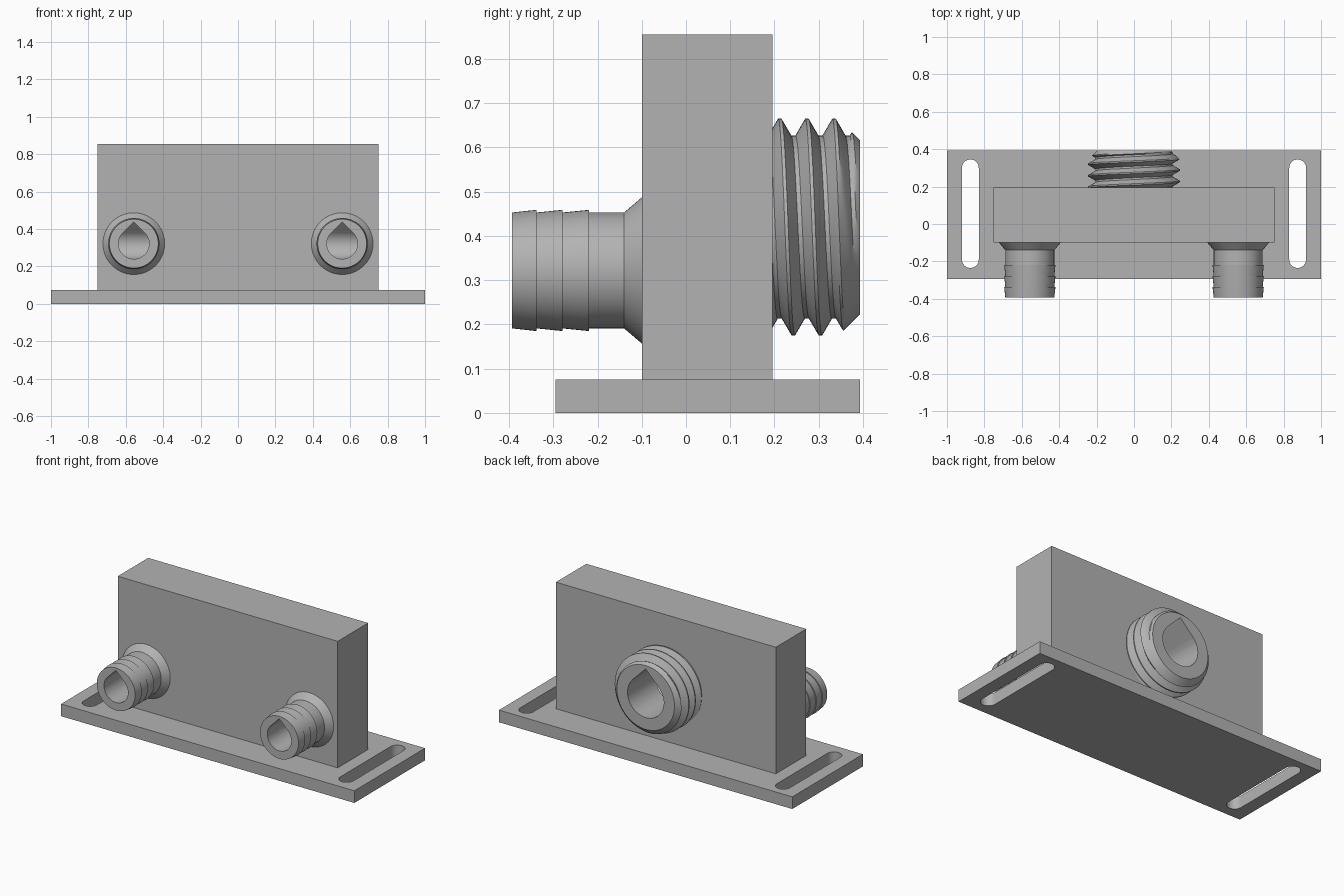
import bpy, bmesh
from math import sin, cos, pi, radians, sqrt

cube = bpy.data.objects.get("Cube")
if cube:
    bpy.data.objects.remove(cube, do_unlink=True)

grey = bpy.data.materials.new("plain grey")
grey.use_nodes = True
COLOR = (0.45, 0.45, 0.45, 1)
grey.diffuse_color = COLOR
grey.node_tree.nodes["Principled BSDF"].inputs["Base Color"].default_value = COLOR

SEG = 64
BARB_X, BARB_Z, BARB_BORE = 0.557, 0.322, 0.082
PORT_Z, PORT_BORE = 0.42, 0.124
CHANNEL_Y = 0.05
BLOCK_FRONT, BLOCK_BACK, BACK = -0.1, 0.196, 0.393


def finish(name, bm):
    bmesh.ops.remove_doubles(bm, verts=bm.verts, dist=1e-5)
    bmesh.ops.dissolve_degenerate(bm, edges=bm.edges, dist=1e-6)
    bmesh.ops.recalc_face_normals(bm, faces=bm.faces)
    mesh = bpy.data.meshes.new(name)
    bm.to_mesh(mesh)
    bm.free()
    mesh.materials.append(grey)
    obj = bpy.data.objects.new(name, mesh)
    bpy.context.collection.objects.link(obj)
    return obj


def box(name, lo, hi):
    bm = bmesh.new()
    bmesh.ops.create_cube(bm, size=1)
    for v in bm.verts:
        v.co = [l + (c + 0.5) * (h - l) for c, l, h in zip(v.co, lo, hi)]
    return finish(name, bm)


def prism(name, outline, place, start, end):
    """Extrude a 2D outline; place(u, v, t) maps it into space."""
    bm = bmesh.new()
    rings = [[bm.verts.new(place(u, v, t)) for u, v in outline] for t in (start, end)]
    n = len(outline)
    for i in range(n):
        j = (i + 1) % n
        bm.faces.new((rings[0][i], rings[0][j], rings[1][j], rings[1][i]))
    for ring in rings:
        bm.faces.new(ring)
    return finish(name, bm)


def teardrop(r):
    arc = [radians(135 + 270 * i / 48) for i in range(49)]
    return [(r * cos(a), r * sin(a)) for a in arc] + [(0, r * sqrt(2))]


def along_y(x, z):
    return lambda u, v, t: (x + u, t, z + v)


def rings_about_y(name, x, z, columns):
    """Skin radial columns of (y, radius) around a y axis, with end caps."""
    bm = bmesh.new()
    n = len(columns) - 1
    grid = []
    for i, column in enumerate(columns):
        a = 2 * pi * i / n
        grid.append([bm.verts.new((x + r * sin(a), y, z + r * cos(a))) for y, r in column])
    for a, b in zip(grid, grid[1:]):
        for k in range(len(a) - 1):
            bm.faces.new((a[k], a[k + 1], b[k + 1], b[k]))
        for k in (0, -1):
            hub = bm.verts.new((x, a[k].co.y, z))
            bm.faces.new((a[k], b[k], hub))
    return finish(name, bm)


def cut(obj, cutters):
    for cutter in cutters:
        mod = obj.modifiers.new("cut", "BOOLEAN")
        mod.operation, mod.solver, mod.object = "DIFFERENCE", "EXACT", cutter
    bpy.context.view_layer.update()
    mesh = bpy.data.meshes.new_from_object(
        obj.evaluated_get(bpy.context.evaluated_depsgraph_get()))
    obj.modifiers.clear()
    obj.data = mesh


def smooth(obj, degrees=30):
    bpy.ops.object.select_all(action="DESELECT")
    obj.select_set(True)
    bpy.context.view_layer.objects.active = obj
    bpy.ops.object.shade_smooth_by_angle(angle=radians(degrees))


# Main solids
plate = box("base_plate", (-1, -0.295, 0), (1, BACK, 0.075))
block = box("manifold_block", (-0.75, BLOCK_FRONT, 0.075), (0.75, BLOCK_BACK, 0.855))

# Mounting slots with rounded ends
slot_r, slot_lo, slot_hi = 0.045, -0.19, 0.3
slot = [(slot_r * cos(a), slot_r * sin(a) + (slot_hi if i <= 16 else slot_lo))
        for i, a in [(i, pi * (i if i <= 16 else i - 1) / 16) for i in range(34)]]
slots = [prism("slot_cutter", slot, lambda u, v, t, s=s: (s * 0.875 + u, v, t), -0.1, 0.2)
         for s in (-1, 1)]
cut(plate, slots)

# Hose barbs: three tapered teeth, a neck and a flared root
profile = [(-0.393, 0.131)]
for step in (-0.338, -0.279, -0.219):
    profile += [(step, 0.137), (step, 0.131)]
profile += [(-0.14, 0.131), (BLOCK_FRONT, 0.165)]
barbs = [rings_about_y(name, s * BARB_X, BARB_Z, [profile] * (SEG + 1))
         for name, s in (("right_hose_barb", -1), ("left_hose_barb", 1))]

# Threaded port: a right-handed helix with a chamfered tip
PITCH, MINOR, MAJOR = 0.0613, 0.207, 0.245
CREST, FLANK = 0.0075, 0.022
FIRST_CREST = 0.212


def thread_radius(y, crest):
    off = abs((y - crest + PITCH / 2) % PITCH - PITCH / 2)
    t = min(max((off - CREST / 2) / FLANK, 0), 1)
    return min(MAJOR + (MINOR - MAJOR) * t, 0.197 + BACK - y)


half = CREST / 2
breaks = [-half, half] + [half + FLANK * i / 4 for i in range(1, 5)]
breaks += [PITCH - half - FLANK * i / 4 for i in range(4, 0, -1)]
columns = []
for i in range(SEG + 1):
    crest = FIRST_CREST + PITCH * i / SEG
    ys = [crest + PITCH * turn + b for turn in range(-3, 5) for b in breaks]
    ys = [min(max(y, BLOCK_BACK), BACK) for y in ys]
    columns.append([(y, thread_radius(y, crest)) for y in ys])
port = rings_about_y("threaded_port", 0, PORT_Z, columns)

# Teardrop bores joined by a cross channel inside the block
barb_bores = [prism("bore_cutter", teardrop(BARB_BORE), along_y(s * BARB_X, BARB_Z),
                    -0.5, CHANNEL_Y) for s in (-1, 1)]
port_bore = prism("port_bore_cutter", teardrop(PORT_BORE), along_y(0, PORT_Z), CHANNEL_Y - 0.08, 0.5)
reach = BARB_X + BARB_BORE
channel = prism("channel_cutter", teardrop(BARB_BORE + 0.001),
                lambda u, v, t: (t, CHANNEL_Y + u, BARB_Z + v), -reach, reach)
cut(block, [channel, port_bore] + barb_bores)
for barb, bore in zip(barbs, barb_bores):
    cut(barb, [bore])
cut(port, [port_bore])

for cutter in slots + barb_bores + [port_bore, channel]:
    bpy.data.objects.remove(cutter, do_unlink=True)
for obj in [plate, block, port] + barbs:
    smooth(obj)
